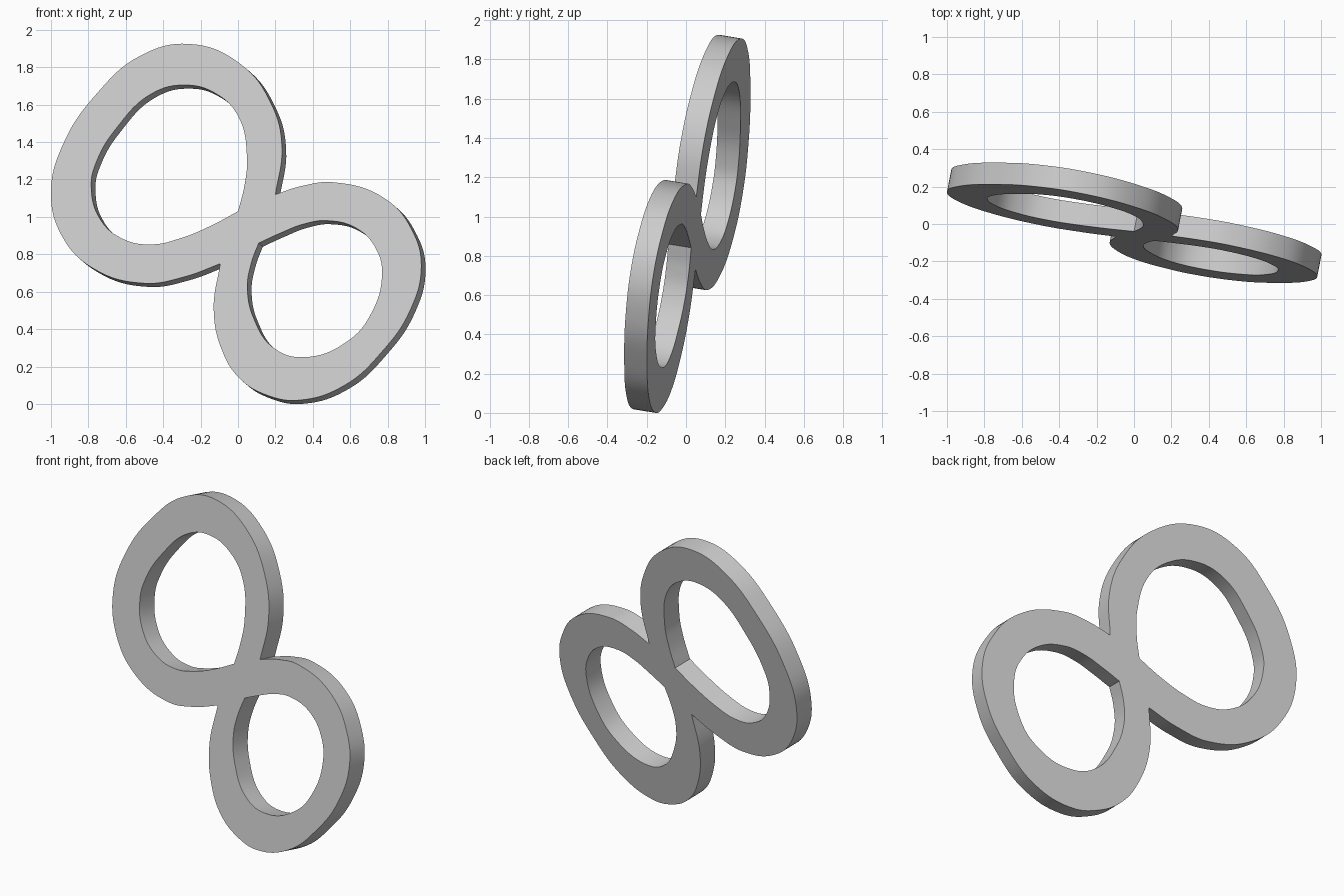
import bpy, math
from mathutils import Matrix, Vector

if "Cube" in bpy.data.objects:
    bpy.data.objects.remove(bpy.data.objects["Cube"])

# Plane of the front face: y = A*x + B*z + C, plate goes back along its normal
A, B, C, THICK = -0.195, 0.166, -0.211, 0.12
n = Vector((-A, 1, -B)).normalized()
u = Vector((1, A, 0)).normalized()
v = n.cross(u)
frame = Matrix((u, v, n)).transposed().to_4x4()
frame.translation = Vector((0, C, 0)) + n * THICK / 2
to_plane = frame.inverted()

# Front-view (x, z) outlines of the front face
outer = [(0.20, 1.12), (0.235, 1.375), (0.18, 1.60), (0.01, 1.82), (-0.265, 1.925),
         (-0.525, 1.86), (-0.75, 1.665), (-0.93, 1.40), (-1.0, 1.13), (-0.94, 0.895),
         (-0.775, 0.725), (-0.50, 0.645), (-0.285, 0.68), (-0.095, 0.75),
         (-0.13, 0.505), (-0.085, 0.285), (0.01, 0.135), (0.16, 0.045), (0.325, 0.02),
         (0.57, 0.10), (0.77, 0.28), (0.92, 0.50), (0.98, 0.735), (0.935, 0.92),
         (0.79, 1.095), (0.51, 1.185), (0.34, 1.165)]
upper_hole = [(0.0, 1.03), (0.035, 1.17), (0.048, 1.32), (0.0, 1.54), (-0.12, 1.66),
              (-0.28, 1.705), (-0.46, 1.66), (-0.65, 1.475), (-0.755, 1.30),
              (-0.785, 1.17), (-0.735, 0.985), (-0.61, 0.88), (-0.46, 0.853),
              (-0.31, 0.885), (-0.14, 0.955)]
lower_hole = [(0.11, 0.86), (0.23, 0.915), (0.345, 0.96), (0.475, 0.98), (0.64, 0.935),
              (0.74, 0.825), (0.77, 0.695), (0.71, 0.48), (0.585, 0.335), (0.35, 0.25),
              (0.19, 0.30), (0.085, 0.455), (0.05, 0.62), (0.07, 0.75)]


def add_loop(curve, pts, corners):
    """Closed smooth loop with sharp points at the given indices."""
    s = curve.splines.new('BEZIER')
    s.bezier_points.add(len(pts) - 1)
    s.use_cyclic_u = True
    s.resolution_u = 8
    for i, (p, (x, z)) in enumerate(zip(s.bezier_points, pts)):
        q = to_plane @ Vector((x, A * x + B * z + C, z))
        p.co = (q.x, q.y, 0)
        p.handle_left_type = p.handle_right_type = 'VECTOR' if i in corners else 'AUTO'


# Figure-eight plate with two openings
curve = bpy.data.curves.new("plate_profile", 'CURVE')
curve.dimensions = '2D'
curve.fill_mode = 'BOTH'
curve.extrude = THICK / 2
add_loop(curve, outer, {0, 13})
add_loop(curve, upper_hole, {0})
add_loop(curve, lower_hole, {0})
plate = bpy.data.objects.new("double_loop_plate", curve)
bpy.context.collection.objects.link(plate)
plate.matrix_world = frame

# Turn into a mesh with smooth rims and sharp edges
bpy.context.view_layer.objects.active = plate
plate.select_set(True)
bpy.ops.object.convert(target='MESH')
plate = bpy.context.object
bpy.ops.object.mode_set(mode='EDIT')
bpy.ops.mesh.select_all(action='SELECT')
bpy.ops.mesh.remove_doubles(threshold=0.0005)
bpy.ops.mesh.normals_make_consistent(inside=False)
bpy.ops.object.mode_set(mode='OBJECT')
bpy.ops.object.shade_smooth_by_angle(angle=math.radians(30))
